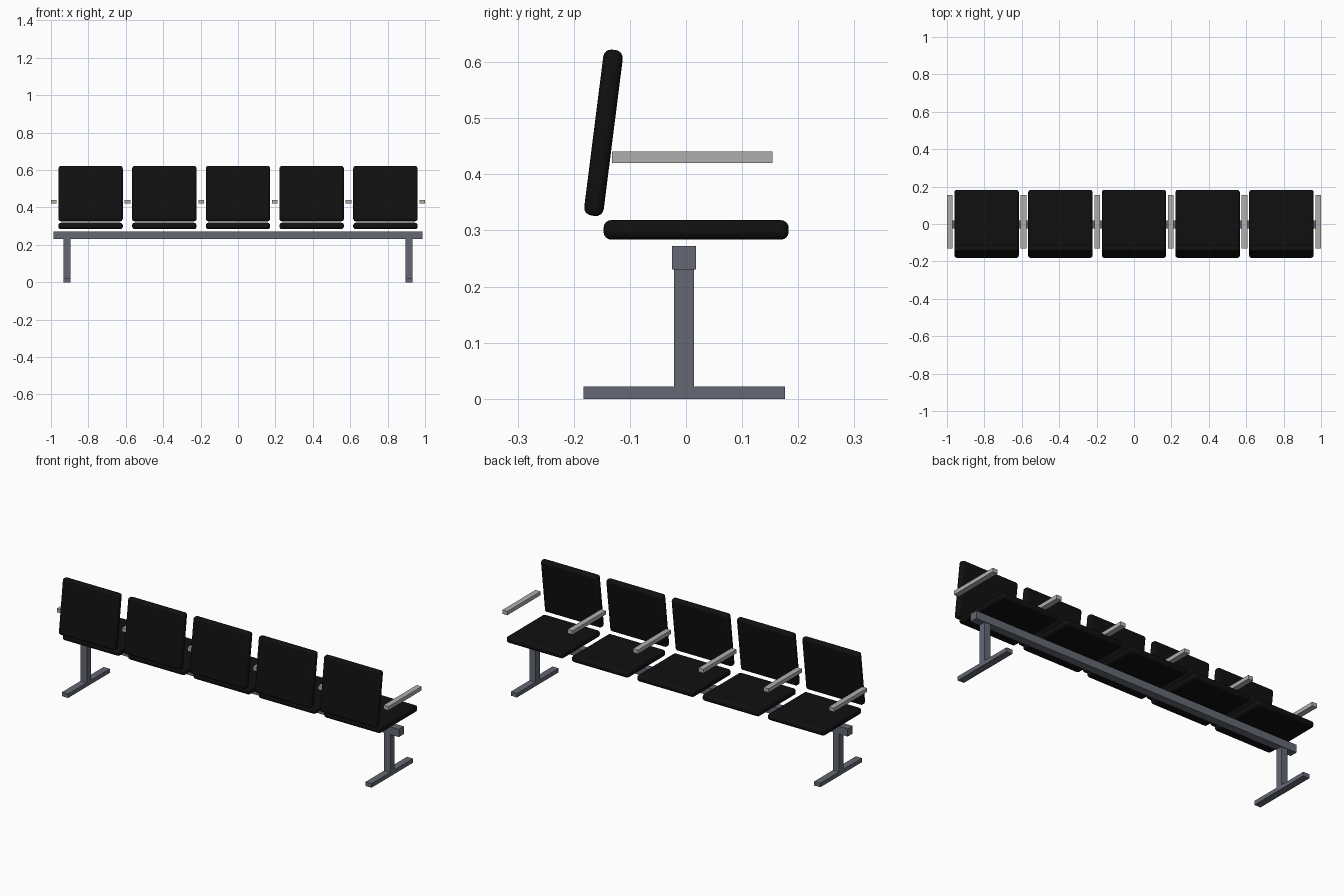
import bpy
import math

cube = bpy.data.objects.get("Cube")
if cube:
    bpy.data.objects.remove(cube, do_unlink=True)


def make_material(name, rgb, roughness=0.6):
    mat = bpy.data.materials.new(name)
    mat.use_nodes = True
    mat.diffuse_color = (*rgb, 1)
    bsdf = next(n for n in mat.node_tree.nodes if n.type == "BSDF_PRINCIPLED")
    bsdf.inputs["Base Color"].default_value = (*rgb, 1)
    bsdf.inputs["Roughness"].default_value = roughness
    return mat


black = make_material("black upholstery", (0.005, 0.005, 0.005))
steel = make_material("blue grey steel", (0.13, 0.14, 0.175))
silver = make_material("light grey metal", (0.43, 0.43, 0.43))


def box(name, center, size, mat):
    bpy.ops.mesh.primitive_cube_add(size=1, location=center)
    obj = bpy.context.object
    obj.name = name
    obj.scale = size
    bpy.ops.object.transform_apply(location=False, rotation=False, scale=True)
    obj.data.materials.append(mat)
    return obj


def cushion(name, center, size, tilt=0):
    # Padded slab with rounded edges
    obj = box(name, center, size, black)
    bevel = obj.modifiers.new("rounding", "BEVEL")
    bevel.width = 0.014
    bevel.segments = 4
    obj.rotation_euler.x = tilt
    bpy.ops.object.shade_smooth_by_angle(angle=math.radians(40))
    return obj


PITCH = 0.394

# Seats and leaning backrests
for i in range(5):
    x = (i - 2) * PITCH
    cushion(f"seat_{i + 1}", (x, 0.018, 0.301), (0.344, 0.33, 0.035))
    cushion(f"backrest_{i + 1}", (x, -0.147, 0.474), (0.344, 0.035, 0.298),
            tilt=-math.radians(7.2))

# Armrests between and outside the seats
for i in range(6):
    box(f"armrest_{i + 1}", ((i - 2.5) * PITCH, 0.011, 0.4305),
        (0.03, 0.286, 0.021), silver)

# Long support beam
box("beam", (0, -0.0035, 0.2515), (1.975, 0.043, 0.042), steel)

# Legs with floor bars
for side, sign in (("left", 1), ("right", -1)):
    box(f"{side}_leg", (sign * 0.915, -0.0035, 0.126),
        (0.037, 0.036, 0.209), steel)
    box(f"{side}_foot", (sign * 0.915, -0.0035, 0.011),
        (0.037, 0.359, 0.022), steel)
